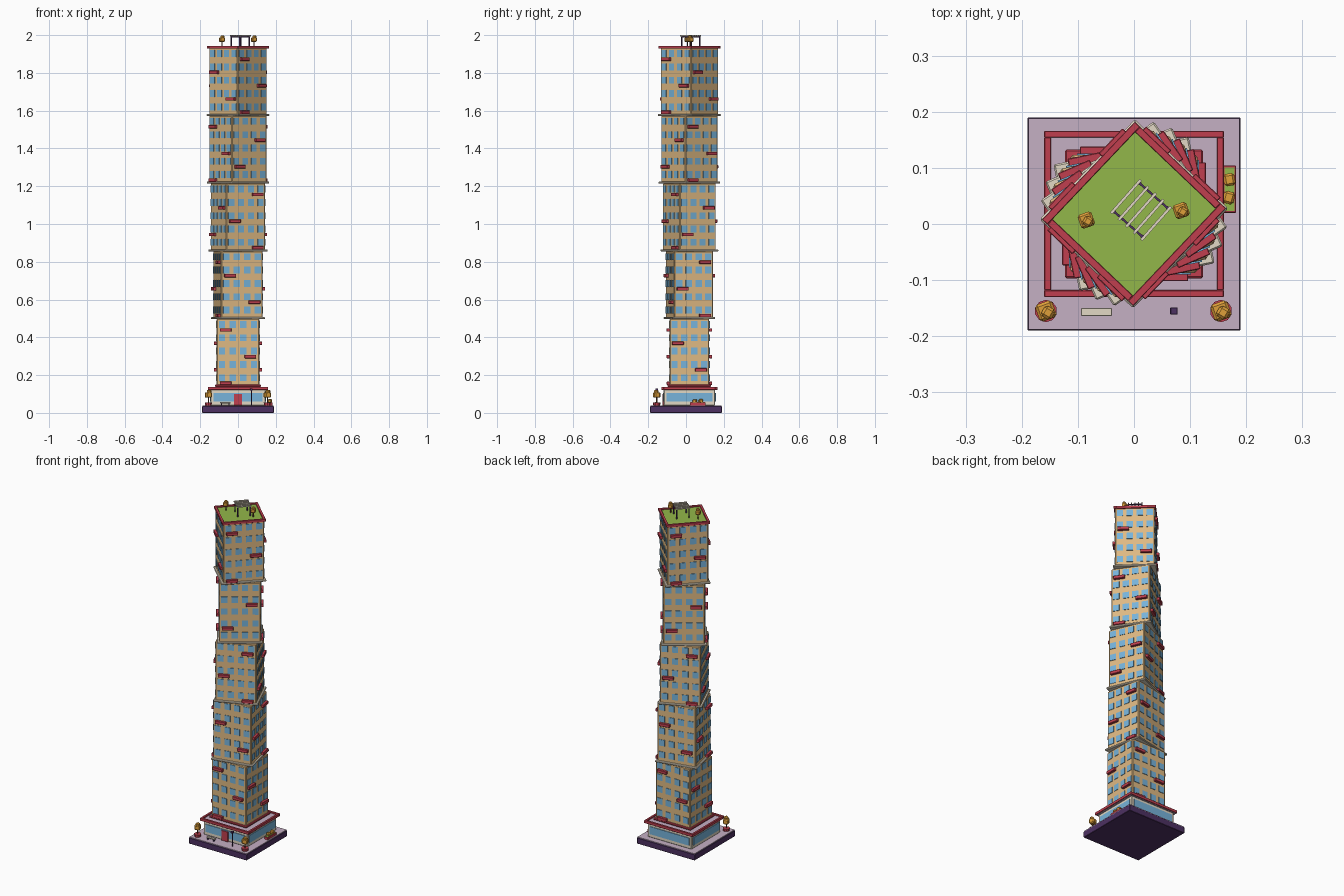
import bpy, bmesh
from math import radians, cos, sin
from mathutils import Matrix, Vector

if "Cube" in bpy.data.objects:
    bpy.data.objects.remove(bpy.data.objects["Cube"])

CY = 0.018                      # tower centre in y
A, B = 0.113, 0.105             # tower half width and half depth
PITCH, FLOOR = 0.3585, 0.0705   # section height and storey height


def material(name, r, g, b):
    m = bpy.data.materials.new(name)
    m.diffuse_color = [(c / 255) ** 2.2 for c in (r, g, b)] + [1]
    m.use_nodes = True
    m.node_tree.nodes["Principled BSDF"].inputs["Base Color"].default_value = m.diffuse_color
    return m


TAN = material("tan", 222, 184, 130)
CREAM = material("cream", 225, 215, 195)
RED = material("red", 190, 65, 80)
BLUE = material("glass_blue", 118, 178, 218)
PURPLE = material("dark_purple", 78, 52, 98)
MAUVE = material("mauve", 196, 174, 194)
GREEN = material("green", 145, 182, 75)
ORANGE = material("orange", 222, 158, 60)
BROWN = material("brown", 110, 72, 50)


def finish(name, bm, mat, matrix=Matrix(), bevel=0):
    me = bpy.data.meshes.new(name)
    bm.to_mesh(me)
    bm.free()
    me.materials.append(mat)
    ob = bpy.data.objects.new(name, me)
    ob.matrix_world = matrix
    bpy.context.collection.objects.link(ob)
    if bevel:
        mod = ob.modifiers.new("bevel", 'BEVEL')
        mod.width, mod.segments = bevel, 1
    return ob


def boxes(name, parts, mat, matrix=Matrix(), bevel=0):
    """One object from boxes given as (centre, size, turn in degrees)."""
    bm = bmesh.new()
    for c, s, turn in parts:
        bmesh.ops.create_cube(bm, size=1, matrix=Matrix.Translation(c)
                              @ Matrix.Rotation(radians(turn), 4, 'Z')
                              @ Matrix.Diagonal((*s, 1)))
    return finish(name, bm, mat, matrix, bevel)


def slab(name, a, b, z0, z1, mat, matrix=Matrix(), bevel=0):
    return boxes(name, [((0, 0, (z0 + z1) / 2), (2 * a, 2 * b, z1 - z0), 0)], mat, matrix, bevel)


def rim(name, a, b, t, z0, z1, mat, matrix):
    """Rectangular ring with outer half sizes a, b and wall t."""
    z, h = (z0 + z1) / 2, z1 - z0
    return boxes(name, [((0, s * (b - t / 2), z), (2 * a, t, h), 0) for s in (-1, 1)]
                 + [((s * (a - t / 2), 0, z), (t, 2 * b - 2 * t, h), 0) for s in (-1, 1)],
                 mat, matrix, 0.001)


def on_face(face, u, out, z, a=A, b=B):
    """Point on wall 0 front, 1 right, 2 back, 3 left; u runs to the right."""
    d = (b if face % 2 == 0 else a) + out
    p = Matrix.Rotation(radians(90 * face), 3, 'Z') @ Vector((u, -d, 0))
    return (p.x, p.y, z)


def cylinder(name, x, y, z0, z1, r, mat, n=8, r2=None):
    bm = bmesh.new()
    bmesh.ops.create_cone(bm, cap_ends=True, segments=n, radius1=r, radius2=r2 or r, depth=z1 - z0,
                          matrix=Matrix.Translation((x, y, (z0 + z1) / 2)))
    return finish(name, bm, mat)


def tree(name, x, y, z, h, s):
    cylinder(name + "_trunk", x, y, z, z + h * 0.6, 0.003, BROWN, 6)
    boxes(name + "_crown", [((x, y, z + h - s * 0.85), (s, s, s * 0.9), 20),
                            ((x + s * 0.12, y - s * 0.1, z + h - s * 0.33), (s * .66,) * 3, 60)],
          ORANGE, bevel=s * 0.15)


# plaza and podium
pod = Matrix.Translation((0, CY, 0))
slab("plinth", 0.19, 0.19, 0, 0.036, PURPLE, bevel=0.002)
slab("plaza_paving", 0.188, 0.188, 0.034, 0.04, MAUVE)
PA, PB = 0.145, 0.136
slab("podium_walls", PA, PB, 0.04, 0.124, CREAM, pod, 0.003)
slab("podium_deck", 0.155, 0.143, 0.12, 0.13, MAUVE, pod)
rim("podium_rim", 0.16, 0.148, 0.012, 0.122, 0.138, RED, pod)
boxes("shop_windows", [(on_face(f, 0, 0.001, 0.083, PA, PB),
                        ((2 * (PB if f % 2 else PA)) - 0.03, 0.005, 0.045), 90 * f)
                       for f in range(4)], BLUE, pod)
boxes("front_door", [((0, -PB - 0.002, 0.07), (0.042, 0.01, 0.06), 0)], RED, pod, 0.001)

# twisted tower sections
for s in range(5):
    z = 0.144 + PITCH * s
    rot = pod @ Matrix.Rotation(radians(11.6 * s), 4, 'Z')
    slab(f"section_slab_{s}", A + 0.01, B + 0.01, z - 0.006, z + 0.005, CREAM if s else RED, rot, 0.003)
    slab(f"section_walls_{s}", A, B, z, z + PITCH - 0.004, TAN, rot, 0.004)
    windows, trays = [], []
    for f in range(5):
        fz = z + 0.004 + FLOOR * f
        for face in range(4):
            half = B if face % 2 else A
            for c in (-0.75, -0.25, 0.25, 0.75):
                windows.append((on_face(face, c * half, 0.0005, fz + 0.038),
                                (0.034, 0.005, 0.036), 90 * face))
            # balconies alternate between wall pairs and between left and right
            g = 5 * s + f
            if g % 2 == face % 2:
                side = 1 if g % 4 in (1, 2) else -1
                trays.append((on_face(face, side * half * 0.58, 0.007, fz + 0.009),
                              (0.062, 0.016, 0.018), 90 * face))
    boxes(f"windows_{s}", windows, BLUE, rot)
    boxes(f"balconies_{s}", trays, RED, rot, 0.0015)

# roof garden
ROOF = 1.936
roof = pod @ Matrix.Rotation(radians(46.5), 4, 'Z')
slab("roof_lawn", 0.115, 0.107, ROOF - 0.008, ROOF, GREEN, roof)
rim("roof_rim", 0.12, 0.112, 0.013, ROOF - 0.008, ROOF + 0.007, RED, roof)
perg = Matrix.Translation((0.0125, 0.025, 0)) @ Matrix.Rotation(radians(48.5), 4, 'Z')
boxes("pergola_posts", [((x * 0.034, y * 0.034, (ROOF + 1.995) / 2), (0.006, 0.006, 1.995 - ROOF), 0)
                        for x in (-1, 1) for y in (-1, 1)], PURPLE, perg)
boxes("pergola_beams", [((x * 0.034, 0, 1.991), (0.004, 0.07, 0.005), 0) for x in (-1, 1)], PURPLE, perg)
boxes("pergola_slats", [((0, -0.036 + 0.018 * i, 1.9965), (0.08, 0.005, 0.007), 0)
                        for i in range(5)], CREAM, perg)
tree("roof_tree_left", -0.085, 0.007, ROOF, 0.062, 0.026)
tree("roof_tree_right", 0.084, 0.024, ROOF, 0.062, 0.026)

# plaza furniture
for n, x in (("left", -0.157), ("right", 0.155)):
    cylinder(f"round_planter_{n}", x, -0.155, 0.04, 0.055, 0.018, RED, 10, 0.02)
    tree(f"plaza_tree_{n}", x, -0.155, 0.052, 0.07, 0.032)
boxes("bench", [((-0.067, -0.157, 0.054), (0.055, 0.014, 0.006), 0)], CREAM, bevel=0.001)
boxes("bench_legs", [((-0.067 + s * 0.02, -0.157, 0.046), (0.005, 0.011, 0.012), 0)
                     for s in (-1, 1)], PURPLE)
cylinder("lamp_post", 0.071, -0.155, 0.04, 0.12, 0.0025, PURPLE, 6)
boxes("lamp_head", [((0.071, -0.155, 0.124), (0.013, 0.013, 0.012), 0)], PURPLE, bevel=0.001)
boxes("side_planter", [((0.17, 0.062, 0.047), (0.023, 0.084, 0.016), 0)], RED, bevel=0.001)
boxes("planter_grass", [((0.17, 0.062, 0.053), (0.018, 0.078, 0.008), 0)], GREEN)
boxes("planter_bushes", [((0.17, 0.079, 0.063), (0.02, 0.022, 0.019), 10),
                         ((0.169, 0.047, 0.063), (0.02, 0.022, 0.017), -15)], ORANGE, bevel=0.004)
